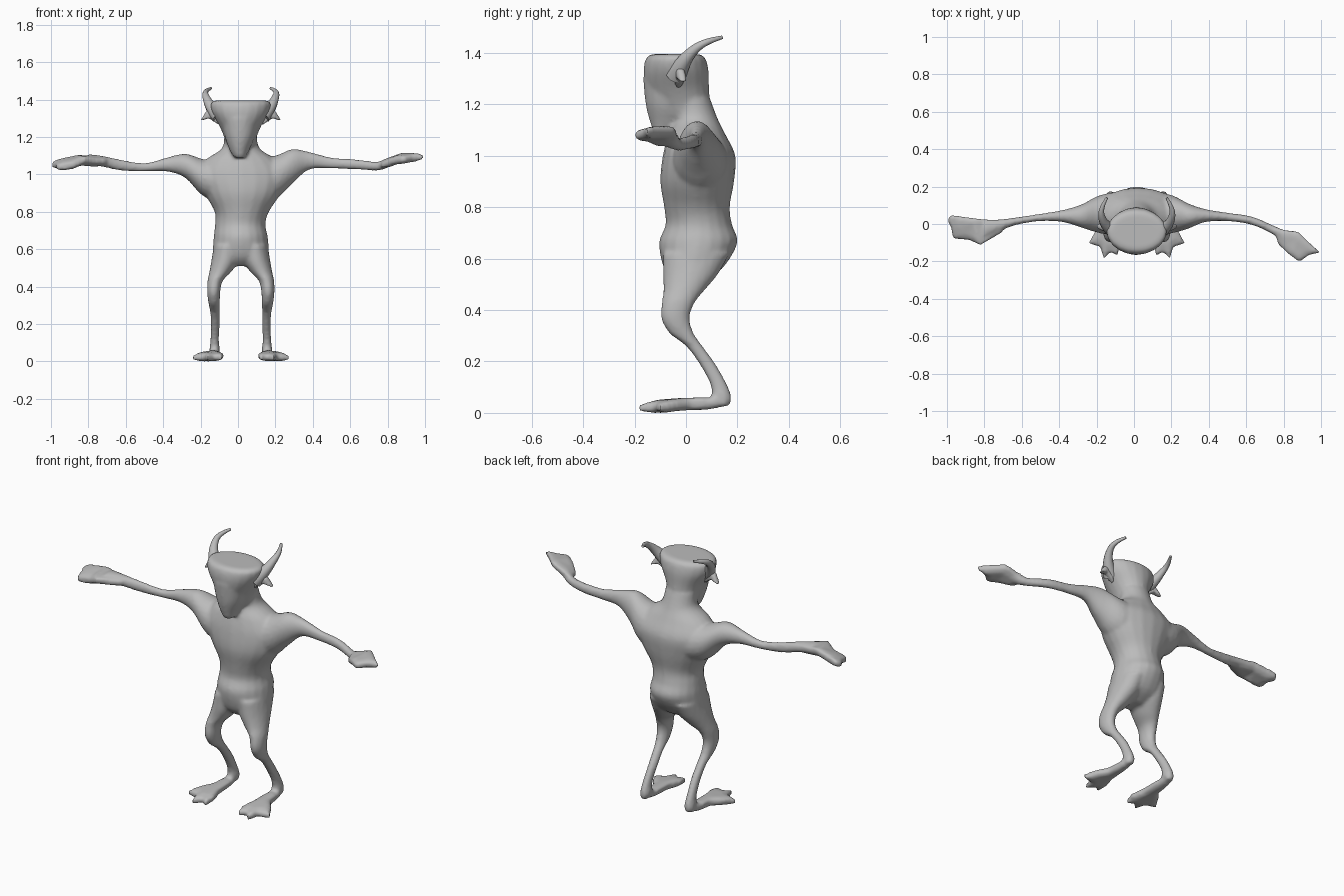
import bpy
import bmesh
import math
from mathutils import Vector

if "Cube" in bpy.data.objects:
    bpy.data.objects.remove(bpy.data.objects["Cube"], do_unlink=True)

MID = .015      # the figure leans slightly off centre
SIDES = 20

clay = bpy.data.materials.new("grey_clay")
clay.use_nodes = True
clay.diffuse_color = (.5, .5, .5, 1)
clay.node_tree.nodes["Principled BSDF"].inputs["Base Color"].default_value = (.5, .5, .5, 1)


def keep(point):
    return Vector(point)


def mirrored(side):
    """Place a point given from the middle plane on one side of the figure."""
    return lambda point: Vector((MID + side * point[0], point[1], point[2]))


def spline_rows(rows, steps=4):
    """Interpolate rows of numbers with a smooth curve."""
    result = []
    for i in range(len(rows) - 1):
        before, start = rows[max(i - 1, 0)], rows[i]
        end, after = rows[i + 1], rows[min(i + 2, len(rows) - 1)]
        for step in range(steps):
            t = step / steps
            result.append([
                b + t * ((c - a) + t * ((2 * a - 5 * b + 4 * c - d) + t * (3 * (b - c) + d - a))) / 2
                for a, b, c, d in zip(before, start, end, after)])
    result.append(rows[-1])
    return result


def loft(bm, axis, rows, place=keep):
    """Skin oval rings: position along the axis, then low/high on the other two."""
    rings = []
    for along, low_a, high_a, low_b, high_b in spline_rows(rows):
        ring = []
        for k in range(SIDES):
            angle = math.tau * k / SIDES
            a = (low_a + high_a + (high_a - low_a) * math.cos(angle)) / 2
            b = (low_b + high_b + (high_b - low_b) * math.sin(angle)) / 2
            point = (a, b, along) if axis == "z" else (along, a, b)
            ring.append(bm.verts.new(place(point)))
        rings.append(ring)
    bridge(bm, rings)


def bridge(bm, rings):
    """Join rings of equal length and close both ends."""
    for lower, upper in zip(rings, rings[1:]):
        for k in range(len(lower)):
            j = (k + 1) % len(lower)
            bm.faces.new((lower[k], lower[j], upper[j], upper[k]))
    bm.faces.new(rings[0][::-1])
    bm.faces.new(rings[-1])


def pad(bm, outline, bulge, place=keep):
    """Thin webbed shape that swells toward its middle."""
    points = [place(p) for p in outline]
    centre = sum(points, Vector()) / len(points)
    bulge = Vector(bulge)
    rings = []
    for scale, lift in ((.6, -1), (.97, -.55), (.97, .55), (.6, 1)):
        rings.append([bm.verts.new(centre + (p - centre) * scale + bulge * lift) for p in points])
    bridge(bm, rings)


def finish(name, bm, voxel):
    """Turn overlapping volumes into one smooth skin."""
    bmesh.ops.triangulate(bm, faces=[f for f in bm.faces if len(f.verts) > 4])
    bmesh.ops.recalc_face_normals(bm, faces=bm.faces[:])
    mesh = bpy.data.meshes.new(name)
    bm.to_mesh(mesh)
    bm.free()
    obj = bpy.data.objects.new(name, mesh)
    bpy.context.collection.objects.link(obj)
    mesh.materials.append(clay)
    remesh = obj.modifiers.new("fuse", "REMESH")
    remesh.mode = "VOXEL"
    remesh.voxel_size = voxel
    remesh.use_smooth_shade = True
    relax = obj.modifiers.new("relax", "SMOOTH")
    relax.factor = .5
    relax.iterations = 4
    return obj


body = bmesh.new()

# Torso, from the crotch up to the neck
loft(body, "z", [
    (.51, -.06, .09, -.04, .06),
    (.56, -.13, .16, -.085, .14),
    (.66, -.13, .16, -.105, .2),
    (.73, -.123, .147, -.08, .18),
    (.8, -.125, .165, -.085, .17),
    (.9, -.18, .23, -.1, .187),
    (1, -.22, .26, -.09, .192),
    (1.08, -.17, .2, -.07, .155),
    (1.14, -.085, .115, -.05, .125),
    (1.22, -.075, .1, -.06, .095)])

# Skull, flaring toward the crown
loft(body, "z", [
    (1.15, -.06, .09, -.08, .11),
    (1.2, -.075, .1, -.12, .095),
    (1.26, -.1, .125, -.155, .09),
    (1.33, -.14, .165, -.165, .088),
    (1.38, -.145, .175, -.155, .075),
    (1.395, -.12, .15, -.13, .05)])

# Tapering muzzle
loft(body, "z", [
    (1.09, -.02, .04, -.125, -.06),
    (1.13, -.045, .06, -.14, .0),
    (1.2, -.07, .09, -.157, .02),
    (1.3, -.09, .11, -.167, .02)])

# Shoulder and arm on the left
loft(body, "x", [
    (.06, -.07, .18, .85, 1.08),
    (.2, -.05, .155, .87, 1.1),
    (.29, -.025, .11, .95, 1.135),
    (.38, .01, .08, 1.025, 1.12),
    (.5, .015, .06, 1.03, 1.09),
    (.63, -.005, .04, 1.027, 1.08),
    (.75, -.06, -.01, 1.02, 1.068),
    (.82, -.12, -.04, 1.045, 1.09)])

# Shoulder and arm on the right
loft(body, "x", [
    (-.04, -.07, .18, .85, 1.07),
    (-.18, -.05, .155, .88, 1.08),
    (-.28, -.02, .105, .98, 1.11),
    (-.38, .01, .075, 1.015, 1.09),
    (-.5, .015, .055, 1.015, 1.06),
    (-.63, -.005, .035, 1.02, 1.08),
    (-.72, -.04, .025, 1.04, 1.098),
    (-.8, -.08, .025, 1.05, 1.108)])

# Webbed hands
pad(body, [
    (.74, -.02, 1.05), (.88, -.04, 1.1), (.94, -.1, 1.1), (1, -.155, 1.095),
    (.94, -.165, 1.09), (.885, -.205, 1.08), (.83, -.165, 1.075), (.77, -.11, 1.05)],
    (0, 0, .024))
pad(body, [
    (-.68, .015, 1.07), (-.84, .03, 1.09), (-.985, .05, 1.06), (-1, .02, 1.05),
    (-.98, -.02, 1.05), (-.97, -.08, 1.035), (-.885, -.085, 1.05),
    (-.82, -.115, 1.08), (-.7, -.045, 1.07)],
    (0, 0, .026))

for side in (1, -1):
    place = mirrored(side)
    # Leg: heavy thigh, knee forward, thin shank running back to the heel
    loft(body, "z", [
        (.03, .12, .165, .12, .17),
        (.06, .112, .168, .1, .177),
        (.11, .117, .163, .095, .16),
        (.19, .114, .16, .052, .115),
        (.26, .114, .164, .0, .064),
        (.31, .112, .173, -.065, .03),
        (.37, .11, .18, -.097, .014),
        (.43, .097, .178, -.094, .035),
        (.48, .05, .168, -.088, .075),
        (.54, .01, .157, -.09, .125),
        (.62, .0, .145, -.09, .17)], place)
    # Splayed foot with three toes
    pad(body, [
        (.145, .175, .04), (.115, .12, .04), (.11, -.03, .036), (.09, -.11, .03),
        (.1, -.175, .022), (.14, -.15, .024), (.178, -.19, .018), (.195, -.125, .024),
        (.26, -.105, .02), (.225, -.04, .03), (.18, .02, .036), (.172, .12, .04)],
        (0, 0, .024), place)

finish("body", body, .01)

for side, label in ((1, "left"), (-1, "right")):
    place = mirrored(side)

    # Drooping leaf-shaped ear
    ear = bmesh.new()
    pad(ear, [
        (.11, -.03, 1.34), (.16, -.025, 1.35), (.188, -.02, 1.335), (.218, -.01, 1.285),
        (.17, -.02, 1.3), (.11, -.03, 1.26)],
        (0, .018, 0), place)
    finish(label + "_ear", ear, .006)

    # Horn sweeping up and back
    curve = bpy.data.curves.new(label + "_horn", "CURVE")
    curve.dimensions = "3D"
    curve.bevel_depth = .01
    curve.bevel_resolution = 3
    curve.use_fill_caps = True
    path = [(.12, -.04, 1.31), (.165, -.015, 1.36), (.19, .03, 1.42),
            (.195, .08, 1.445), (.16, .14, 1.46)]
    horn = curve.splines.new("NURBS")
    horn.points.add(len(path) - 1)
    for point, position, radius in zip(horn.points, path, (4, 3, 1.8, 1.3, .7)):
        point.co = (*place(position), 1)
        point.radius = radius
    horn.use_endpoint_u = True
    horn.order_u = 4
    curve.materials.append(clay)
    bpy.context.collection.objects.link(bpy.data.objects.new(label + "_horn", curve))
